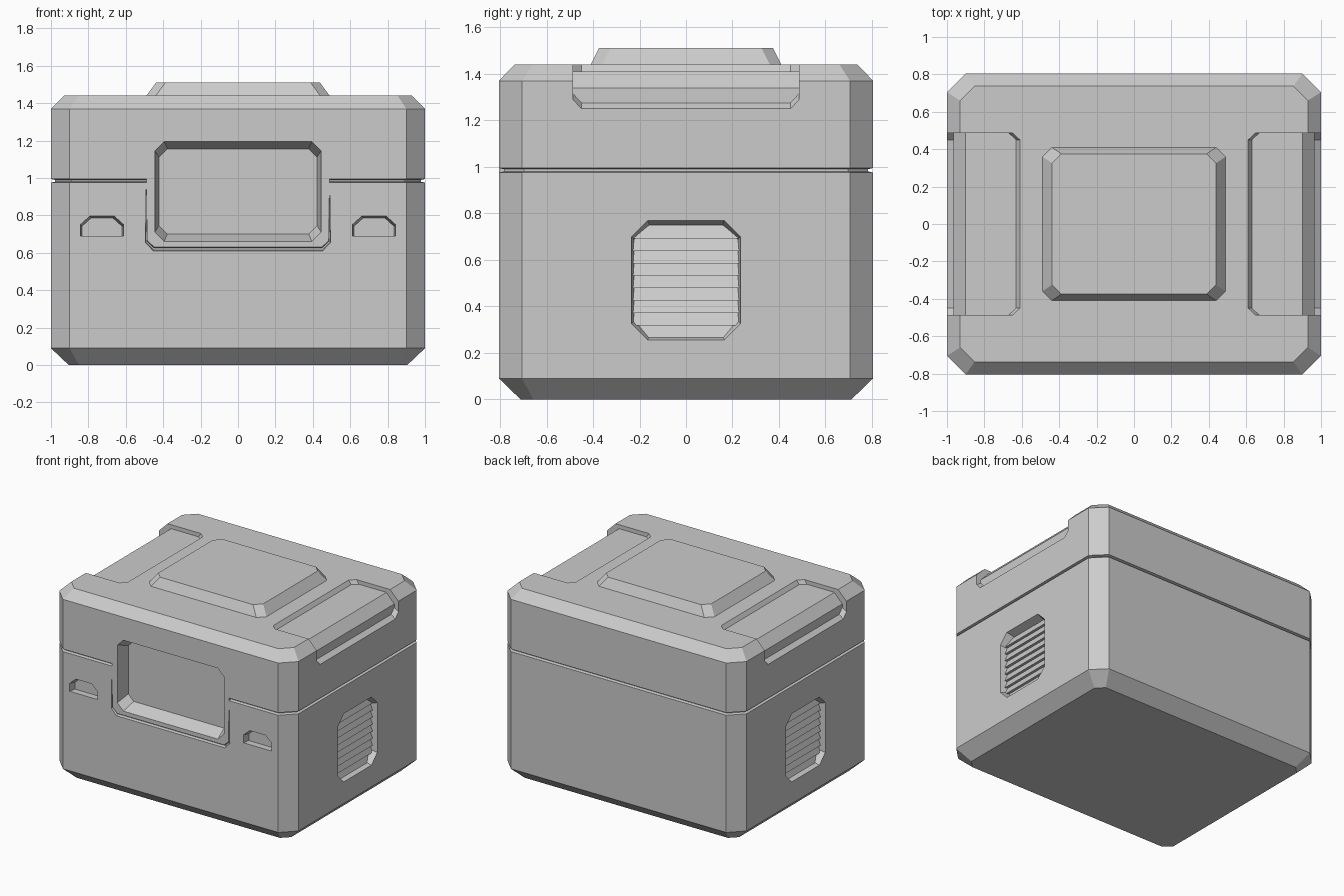
import bpy
import bmesh
from mathutils import Vector

if "Cube" in bpy.data.objects:
    bpy.data.objects.remove(bpy.data.objects["Cube"], do_unlink=True)

HX, HY, CORNER = 1.0, 0.805, 0.1     # half width, half depth, corner cut
SEAM_Z = 0.985

grey = bpy.data.materials.new("plain_grey")
grey.use_nodes = True
grey.diffuse_color = (0.6, 0.6, 0.6, 1)
grey.node_tree.nodes["Principled BSDF"].inputs["Base Color"].default_value = (0.6, 0.6, 0.6, 1)


def octagon(a, b, c):
    """Rectangle of half sizes a, b with corners cut by c."""
    return [(-a, c - b), (c - a, -b), (a - c, -b), (a, c - b),
            (a, b - c), (a - c, b), (c - a, b), (-a, b - c)]


def loft(name, rings, closed=False):
    """Skin a list of equal-length rings; cap the ends unless closed."""
    bm = bmesh.new()
    loops = [[bm.verts.new(p) for p in ring] for ring in rings]
    n = len(loops[0])
    pairs = list(zip(loops, loops[1:]))
    if closed:
        pairs.append((loops[-1], loops[0]))
    else:
        bm.faces.new(loops[0])
        bm.faces.new(loops[-1])
    for r, q in pairs:
        for i in range(n):
            j = (i + 1) % n
            bm.faces.new((r[i], r[j], q[j], q[i]))
    bmesh.ops.recalc_face_normals(bm, faces=bm.faces)
    mesh = bpy.data.meshes.new(name)
    bm.to_mesh(mesh)
    bm.free()
    obj = bpy.data.objects.new(name, mesh)
    bpy.context.collection.objects.link(obj)
    return obj


def paint(obj):
    obj.data.materials.clear()
    obj.data.materials.append(grey)


def cut(target, cutter):
    cutter.hide_render = True
    mod = target.modifiers.new("cut", "BOOLEAN")
    mod.operation = "DIFFERENCE"
    mod.solver = "EXACT"
    mod.object = cutter
    bpy.ops.object.select_all(action="DESELECT")
    bpy.context.view_layer.objects.active = target
    target.select_set(True)
    bpy.ops.object.modifier_apply(modifier=mod.name)
    bpy.data.objects.remove(cutter, do_unlink=True)


# Crate body with chamfered top, bottom and corners
levels = [(0, 0.905, 0.712, 0.055), (0.09, HX, HY, CORNER),
          (1.37, HX, HY, CORNER), (1.44, 0.93, 0.737, 0.077)]
body = loft("crate_body", [[(x, y, z) for x, y in octagon(a, b, c)]
                           for z, a, b, c in levels])

# Seam groove running round the crate and dipping under the front recess
dip = [(-0.49, SEAM_Z), (-0.49, 0.66), (-0.45, 0.62),
       (0.45, 0.62), (0.49, 0.66), (0.49, SEAM_Z)]
outline = [Vector((x, y, SEAM_Z)) for x, y in octagon(HX, HY, CORNER)]
path = outline[:2] + [Vector((x, -HY, z)) for x, z in dip] + outline[2:]


def frame(p, q):
    t = (q - p).normalized()
    on_front = p.y == -HY and q.y == -HY
    normal = Vector((0, -1, 0)) if on_front else t.cross(Vector((0, 0, 1)))
    return normal, normal.cross(t)


def mitre(u, v):
    return (u + v) / (1 + u.dot(v))


rings = []
for i, p in enumerate(path):
    n0, b0 = frame(path[i - 1], p)
    n1, b1 = frame(p, path[(i + 1) % len(path)])
    n, b = mitre(n0, n1), mitre(b0, b1)
    rings.append([p + n * out + b * side for out, side in
                  [(0.02, -0.014), (0.02, 0.014), (-0.022, 0.005), (-0.022, -0.005)]])
cut(body, loft("seam_cutter", rings, closed=True))


# Large front recess
def front_ring(shape, y, x0, z0):
    return [(x0 + u, y, z0 + v) for u, v in shape]


wide, narrow = octagon(0.445, 0.268, 0.05), octagon(0.423, 0.228, 0.045)
cut(body, loft("front_recess_cutter", [front_ring(wide, -0.9, 0, 0.928),
                                       front_ring(wide, -HY - 0.001, 0, 0.928),
                                       front_ring(narrow, -HY + 0.1, 0, 0.928)]))


# Small latch pockets beside it
def pocket(w, h):
    return [(-w, 0), (w, 0), (w, h - 0.045), (w - 0.05, h),
            (0.05 - w, h), (-w, h - 0.045)]


for s in (-1, 1):
    big, small = pocket(0.116, 0.106), pocket(0.108, 0.096)
    cut(body, loft("pocket_cutter", [front_ring(big, -0.9, s * 0.727, 0.69),
                                     front_ring(big, -HY - 0.001, s * 0.727, 0.69),
                                     front_ring(small, -HY + 0.05, s * 0.727, 0.69)]))

# Vent recesses and grip hollows on both sides
vent_wide, vent_narrow = octagon(0.235, 0.258, 0.07), octagon(0.222, 0.238, 0.065)


def grip_ring(s, y, k):
    profile = [(0.51 + k, 1.59), (0.63 + k, 1.41), (0.9, 1.41), (0.965, 1.34),
               (0.965, 1.275 + k), (1.0, 1.25 + k), (1.07, 1.2 + k), (1.07, 1.59)]
    return [(s * x, y, z) for x, z in profile]


for s, side in ((1, "left"), (-1, "right")):
    steps = [(1.1, vent_wide), (HX + 0.001, vent_wide), (0.94, vent_narrow)]
    cut(body, loft("vent_cutter", [[(s * x, u, 0.512 + v) for u, v in shape]
                                   for x, shape in steps]))
    cut(body, loft("grip_cutter", [grip_ring(s, y, k) for y, k in
                                   [(-0.487, 0.04), (-0.45, 0), (0.45, 0), (0.487, 0.04)]]))
    # Sloped louvres, their ends buried in the recess walls
    saw = [(0.92, 0.265)]
    for i in range(9):
        z = 0.265 + 0.0533 * i
        saw += [(0.966, z), (0.946, z + 0.0533)]
    saw.append((0.92, saw[-1][1]))
    paint(loft(side + "_vent_louvres", [[(s * x, y, z) for x, z in saw]
                                        for y in (-0.235, 0.235)]))
paint(body)

# Raised panel on the lid
panel = [(1.42, 0.49, 0.41), (1.44, 0.49, 0.41), (1.51, 0.438, 0.375)]
paint(loft("lid_panel", [[(x, y, z) for x, y in octagon(a, b, 0.05)]
                         for z, a, b in panel]))
